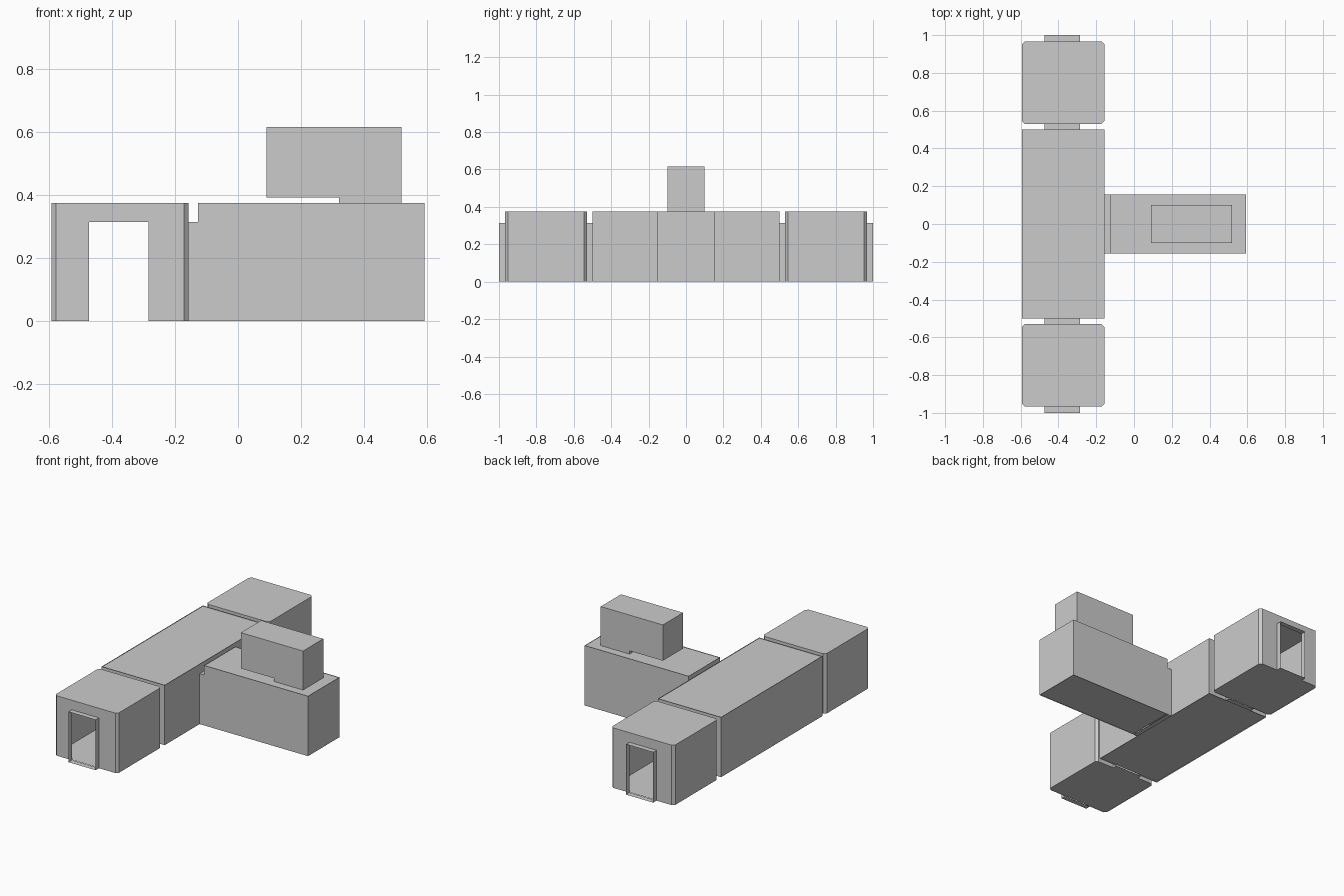
import bpy, bmesh
from mathutils import Vector

if "Cube" in bpy.data.objects:
    bpy.data.objects.remove(bpy.data.objects["Cube"])

WALL_H = 0.375      # room height
DOOR_H = 0.315      # passage height
X0, X1 = -0.593, -0.157          # corridor width
DX0, DX1 = -0.473, -0.285        # corridor doorways
SY = 0.155                       # half width of side wing


def finish(name, bm):
    bmesh.ops.remove_doubles(bm, verts=bm.verts, dist=0.0001)
    mesh = bpy.data.meshes.new(name)
    bm.to_mesh(mesh)
    bm.free()
    obj = bpy.data.objects.new(name, mesh)
    bpy.context.collection.objects.link(obj)
    return obj


def face(bm, pts):
    bm.faces.new([bm.verts.new(p) for p in pts])


def footprint(x0, x1, y0, y1, c=0.0):
    """Counter-clockwise plan outline, optionally with chamfered corners."""
    if not c:
        return [(x0, y0), (x1, y0), (x1, y1), (x0, y1)]
    return [(x0 + c, y0), (x1 - c, y0), (x1, y0 + c), (x1, y1 - c),
            (x1 - c, y1), (x0 + c, y1), (x0, y1 - c), (x0, y0 + c)]


def room(name, plan, doors, recess=0.0):
    """Hollow thin-walled room; doors maps wall index -> opening start, end."""
    bm = bmesh.new()
    for i, p in enumerate(plan):
        q = plan[(i + 1) % len(plan)]
        foot = [p]
        outline = [(*p, 0)]
        if i in doors:
            axis = 0 if abs(q[0] - p[0]) > abs(q[1] - p[1]) else 1
            a, b = sorted(doors[i], reverse=q[axis] < p[axis])
            pa, pb = list(p), list(p)
            pa[axis], pb[axis] = a, b
            outline += [(*pa, 0), (*pa, DOOR_H), (*pb, DOOR_H), (*pb, 0)]
        outline += [(*q, 0), (*q, WALL_H), (*p, WALL_H)]
        face(bm, outline)
    face(bm, [(*p, 0.002 + recess) for p in reversed(plan)])
    face(bm, [(*p, WALL_H - recess) for p in plan])
    return finish(name, bm)


def passage(name, axis, start, end, a, b):
    """Open-ended rectangular tube along x (axis 0) or y (axis 1)."""
    bm = bmesh.new()
    ring = [(a, 0), (b, 0), (b, DOOR_H), (a, DOOR_H)]

    def at(t, u):
        return (t, u[0], u[1]) if axis == 0 else (u[0], t, u[1])
    for i, u in enumerate(ring):
        v = ring[(i + 1) % 4]
        face(bm, [at(start, u), at(start, v), at(end, v), at(end, u)])
    bmesh.ops.recalc_face_normals(bm, faces=bm.faces)
    return finish(name, bm)


# main corridor hall, open at both ends and towards the side wing
room("main_hall", footprint(X0, X1, -0.5, 0.5),
     {0: (DX0, DX1), 2: (DX0, DX1), 1: (-SY, SY)}, 0.004)

# end rooms with chamfered corners, plus their connecting passages
for side, label in ((-1, "front"), (1, "back")):
    y0, y1 = sorted((side * 0.53, side * 0.967))
    room(label + "_room", footprint(X0, X1, y0, y1, 0.015),
         {0: (DX0, DX1), 4: (DX0, DX1)})
    for part, s, e in (("entrance", 0.967, 1.0), ("link", 0.5, 0.53)):
        lo, hi = sorted((side * s, side * e))
        passage(f"{label}_{part}", 1, lo, hi, DX0, DX1)

# side wing and its connector
plan = footprint(-0.127, 0.593, -SY, SY)
room("side_wing", plan, {3: (-SY + 0.001, SY - 0.001)}, 0.003)
passage("side_link", 0, X1, -0.127, -SY, SY)

# rooftop unit: stepped profile, raised at the inner end
bm = bmesh.new()
profile = [(0.09, 0.393), (0.32, 0.393), (0.32, 0.373),
           (0.52, 0.373), (0.52, 0.617), (0.09, 0.617)]
base = bm.faces.new([bm.verts.new((x, -0.1, z)) for x, z in profile])
ext = bmesh.ops.extrude_face_region(bm, geom=[base], use_keep_orig=True)
moved = [g for g in ext["geom"] if isinstance(g, bmesh.types.BMVert)]
bmesh.ops.translate(bm, vec=Vector((0, 0.2, 0)), verts=moved)
bmesh.ops.recalc_face_normals(bm, faces=bm.faces)
finish("rooftop_unit", bm)

# flush roof hatch above the junction
bm = bmesh.new()
face(bm, [(x, y, WALL_H - 0.002) for x, y in footprint(-0.3, -0.165, -0.06, 0.06)])
finish("roof_hatch", bm)
